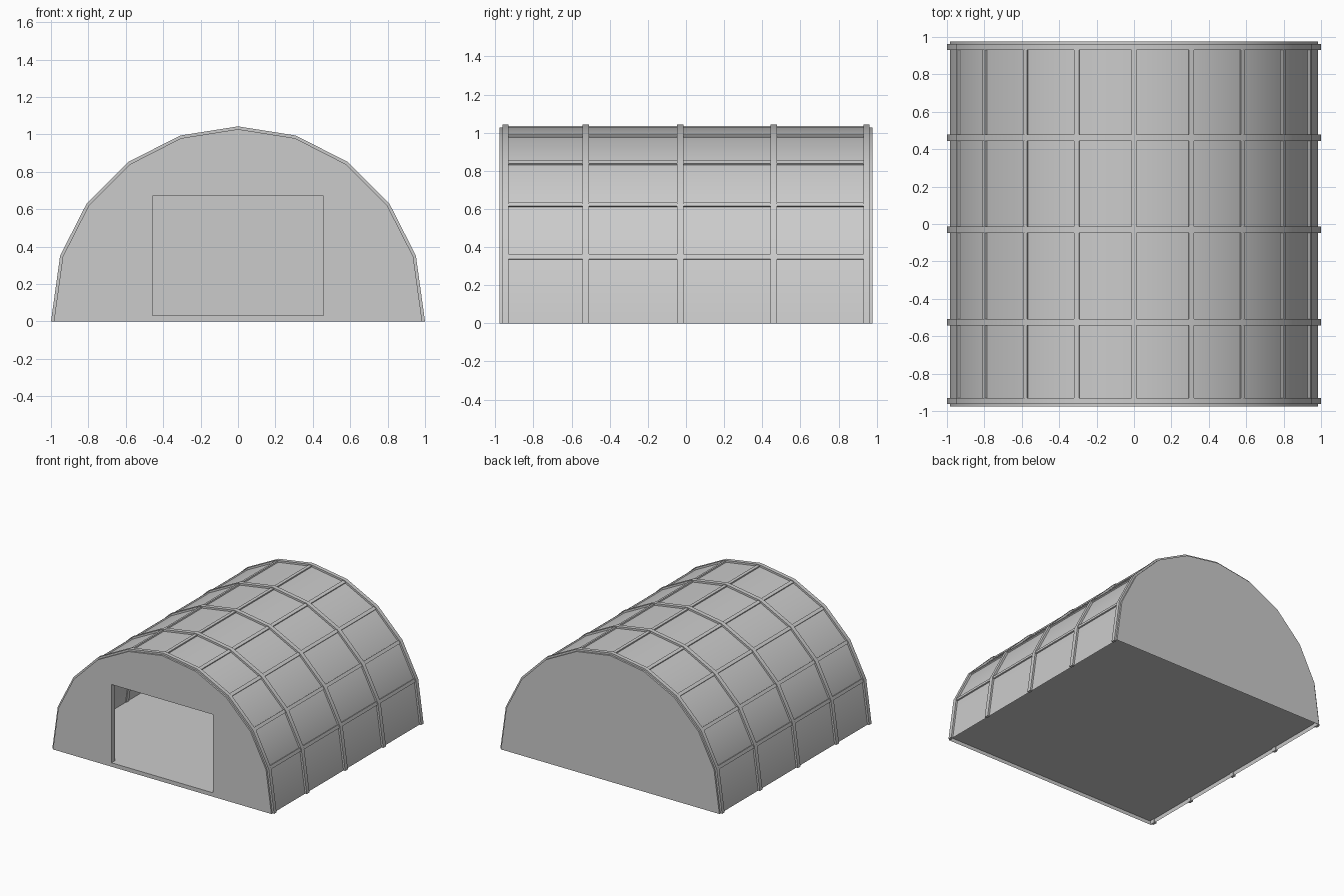
import bpy, bmesh
from math import cos, sin, radians
from mathutils import Matrix, Vector

cube = bpy.data.objects.get("Cube")
if cube:
    bpy.data.objects.remove(cube)

STEPS = 10            # flat bays around the arch
RISE = 0.043          # height of the arch centre
HALF = 0.977          # half length of the hall
SHELL, PURLIN, RIB = 0.985, 0.993, 1.0
DOOR_X, DOOR_LOW, DOOR_TOP, JAMB = 0.457, 0.032, 0.67, 0.045

grey = bpy.data.materials.new("light_grey")
grey.use_nodes = True
colour = (0.6, 0.6, 0.6, 1)
grey.diffuse_color = colour
grey.node_tree.nodes["Principled BSDF"].inputs["Base Color"].default_value = colour


def finish(name, bm, smooth=False):
    mesh = bpy.data.meshes.new(name)
    bm.to_mesh(mesh)
    bm.free()
    obj = bpy.data.objects.new(name, mesh)
    bpy.context.collection.objects.link(obj)
    mesh.materials.append(grey)
    if smooth:
        bpy.ops.object.select_all(action='DESELECT')
        obj.select_set(True)
        bpy.context.view_layer.objects.active = obj
        bpy.ops.object.shade_smooth_by_angle(angle=radians(30))
    return obj


def arch(radius, y):
    """Arch points from the +x foot over the crown to the -x foot."""
    points = []
    for k in range(STEPS + 1):
        a = radians(180 * k / STEPS)
        z = 0 if k in (0, STEPS) else RISE + radius * sin(a)
        points.append(Vector((radius * cos(a), y, z)))
    return points


def add_loop(bm, points):
    return [bm.verts.new(p) for p in points]


def bridge(bm, a, b, closed=False):
    n = len(a)
    for i in range(n if closed else n - 1):
        j = (i + 1) % n
        bm.faces.new((a[i], a[j], b[j], b[i]))


# Curved roof skin
bm = bmesh.new()
bridge(bm, add_loop(bm, arch(SHELL, -HALF)), add_loop(bm, arch(SHELL, HALF)))
bmesh.ops.recalc_face_normals(bm, faces=bm.faces)
if sum(f.normal.z for f in bm.faces) < 0:
    bmesh.ops.reverse_faces(bm, faces=bm.faces)
finish("roof_shell", bm, smooth=True)

# Back wall
bm = bmesh.new()
bm.faces.new(add_loop(bm, arch(SHELL, HALF)))
bm.normal_update()
if bm.faces[:][0].normal.y < 0:
    bmesh.ops.reverse_faces(bm, faces=bm.faces)
finish("back_wall", bm)

# Front wall: arch outline with a doorway, and jambs turned inward
bm = bmesh.new()
outline = add_loop(bm, arch(SHELL, -HALF))
door_xz = [(DOOR_X, DOOR_LOW), (DOOR_X, DOOR_TOP), (-DOOR_X, DOOR_TOP), (-DOOR_X, DOOR_LOW)]
door = add_loop(bm, [(x, -HALF, z) for x, z in door_xz])
inner = add_loop(bm, [(x, -HALF + JAMB, z) for x, z in door_xz])
mid = STEPS // 2
bm.faces.new(outline[:mid + 1] + [door[1], door[0]])
bm.faces.new(outline[mid:] + [door[3], door[2]])
bm.faces.new((outline[mid], door[2], door[1]))
bm.faces.new((outline[0], door[0], door[3], outline[-1]))
bridge(bm, door, inner, closed=True)
bmesh.ops.recalc_face_normals(bm, faces=bm.faces)
if sum(f.normal.y * f.calc_area() for f in bm.faces) > 0:
    bmesh.ops.reverse_faces(bm, faces=bm.faces)
finish("front_wall", bm)

# Floor
bm = bmesh.new()
edge = SHELL - 0.005
bm.faces.new(add_loop(bm, [(-edge, -HALF, 0.03), (edge, -HALF, 0.03),
                           (edge, HALF, 0.03), (-edge, HALF, 0.03)]))
finish("floor", bm)

# Arched ribs
rib_positions = [(-0.947, 0.032), (-0.525, 0.035), (-0.03, 0.035), (0.46, 0.035), (0.947, 0.032)]
for number, (y, width) in enumerate(rib_positions, 1):
    bm = bmesh.new()
    loops = [add_loop(bm, arch(r, y + s * width / 2))
             for r, s in ((RIB, -1), (RIB, 1), (SHELL - 0.006, 1), (SHELL - 0.006, -1))]
    for a, b in zip(loops, loops[1:] + loops[:1]):
        bridge(bm, a, b)
    for end in (0, -1):
        bm.faces.new([loop[end] for loop in loops])
    bmesh.ops.recalc_face_normals(bm, faces=bm.faces)
    finish(f"rib_{number}", bm, smooth=True)

# Purlins along the bends of the roof, between the end ribs
for k in range(1, STEPS):
    angle = radians(180 * k / STEPS)
    bm = bmesh.new()
    depth = 0.02
    radius = PURLIN - depth / 2
    bmesh.ops.create_cube(bm, size=1, matrix=(
        Matrix.Translation((radius * cos(angle), 0, RISE + radius * sin(angle)))
        @ Matrix.Rotation(-angle, 4, 'Y')
        @ Matrix.Diagonal((depth, 2 * 0.935, 0.027, 1))))
    finish(f"purlin_{k}", bm)
